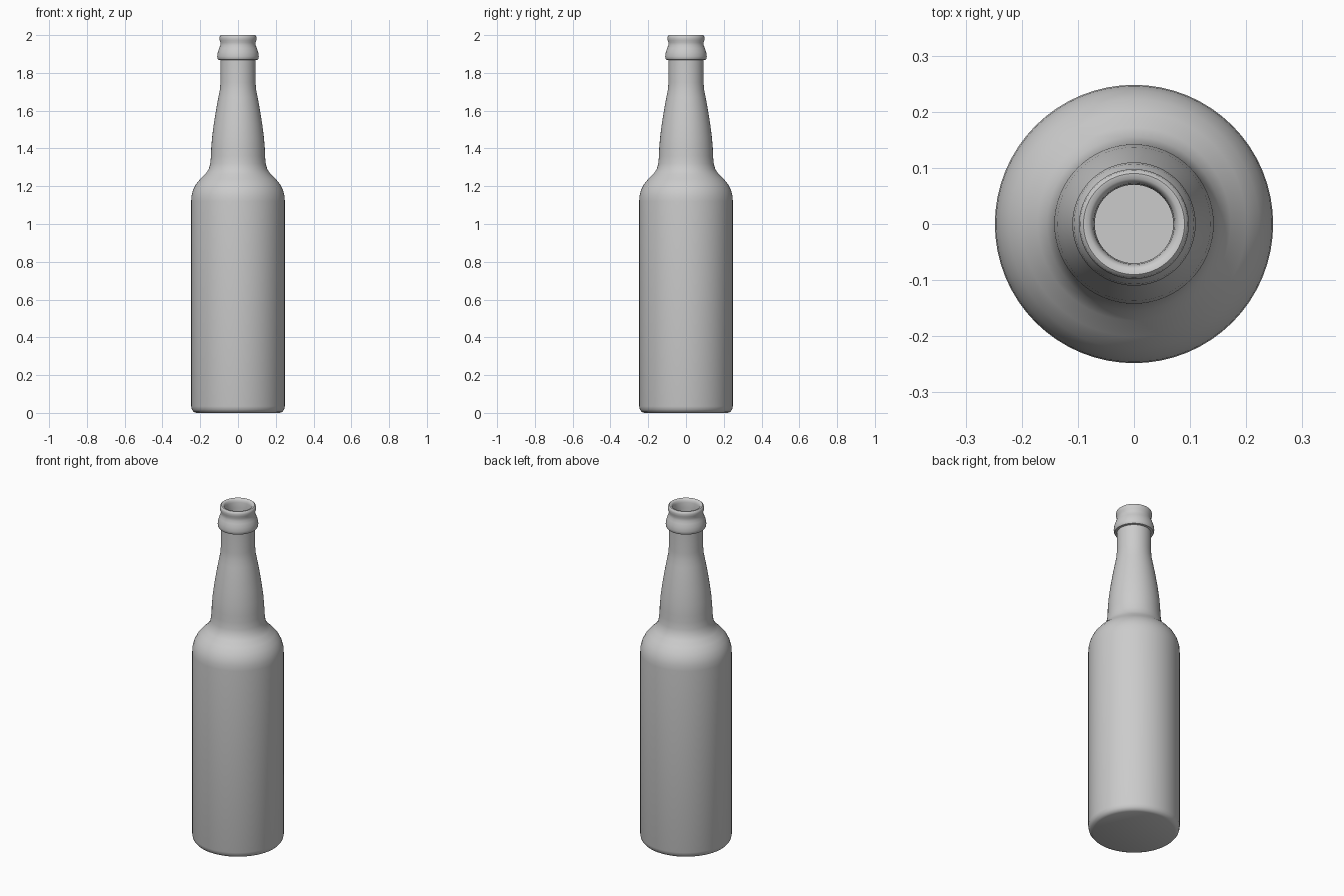
import bpy, bmesh, math
from mathutils import Vector

cube = bpy.data.objects.get("Cube")
if cube:
    bpy.data.objects.remove(cube)

SEGMENTS = 64

glass = bpy.data.materials.new("grey_glass")
glass.use_nodes = True
grey = (0.6, 0.6, 0.6, 1)
glass.diffuse_color = grey
glass.node_tree.nodes["Principled BSDF"].inputs["Base Color"].default_value = grey

# Outer wall from the base up to the lip: (radius, height)
outer = [
    (0, 0), (0.222, 0), (0.235, 0.006), (0.244, 0.018), (0.248, 0.035),
    (0.248, 1.12), (0.246, 1.15), (0.238, 1.18), (0.223, 1.21),
    (0.2, 1.238), (0.172, 1.265), (0.155, 1.29), (0.147, 1.32),
    (0.143, 1.36), (0.142, 1.4), (0.137, 1.46), (0.128, 1.53),
    (0.115, 1.61), (0.104, 1.67), (0.096, 1.71), (0.093, 1.75), (0.093, 1.868),
]
# Crown ring and rounded lip
lip = [
    (0.105, 1.87), (0.109, 1.877), (0.11, 1.888), (0.107, 1.91),
    (0.1, 1.93), (0.094, 1.945), (0.093, 1.96), (0.097, 1.972),
    (0.098, 1.985), (0.096, 1.995), (0.09, 2), (0.081, 1.999), (0.075, 1.993),
]
# Inner wall from the mouth down to the floor
inner = [
    (0.072, 1.98), (0.07, 1.95), (0.07, 1.74), (0.09, 1.62),
    (0.115, 1.46), (0.12, 1.35), (0.13, 1.29), (0.2, 1.21),
    (0.225, 1.12), (0.225, 0.05), (0.2, 0.025), (0, 0.025),
]


def lathe(name, profile):
    bm = bmesh.new()
    points = [bm.verts.new((r, 0, z)) for r, z in profile]
    edges = [bm.edges.new(pair) for pair in zip(points, points[1:])]
    bmesh.ops.spin(bm, geom=points + edges, cent=Vector(), axis=(0, 0, 1),
                   angle=math.tau, steps=SEGMENTS, use_merge=True)
    bmesh.ops.remove_doubles(bm, verts=bm.verts, dist=0.0001)
    bmesh.ops.recalc_face_normals(bm, faces=bm.faces)
    mesh = bpy.data.meshes.new(name)
    bm.to_mesh(mesh)
    bm.free()
    mesh.materials.append(glass)
    obj = bpy.data.objects.new(name, mesh)
    bpy.context.collection.objects.link(obj)
    return obj


bottle = lathe("bottle", outer + lip + inner)
bpy.ops.object.select_all(action="DESELECT")
bottle.select_set(True)
bpy.context.view_layer.objects.active = bottle
bpy.ops.object.shade_smooth_by_angle(angle=math.radians(40))
